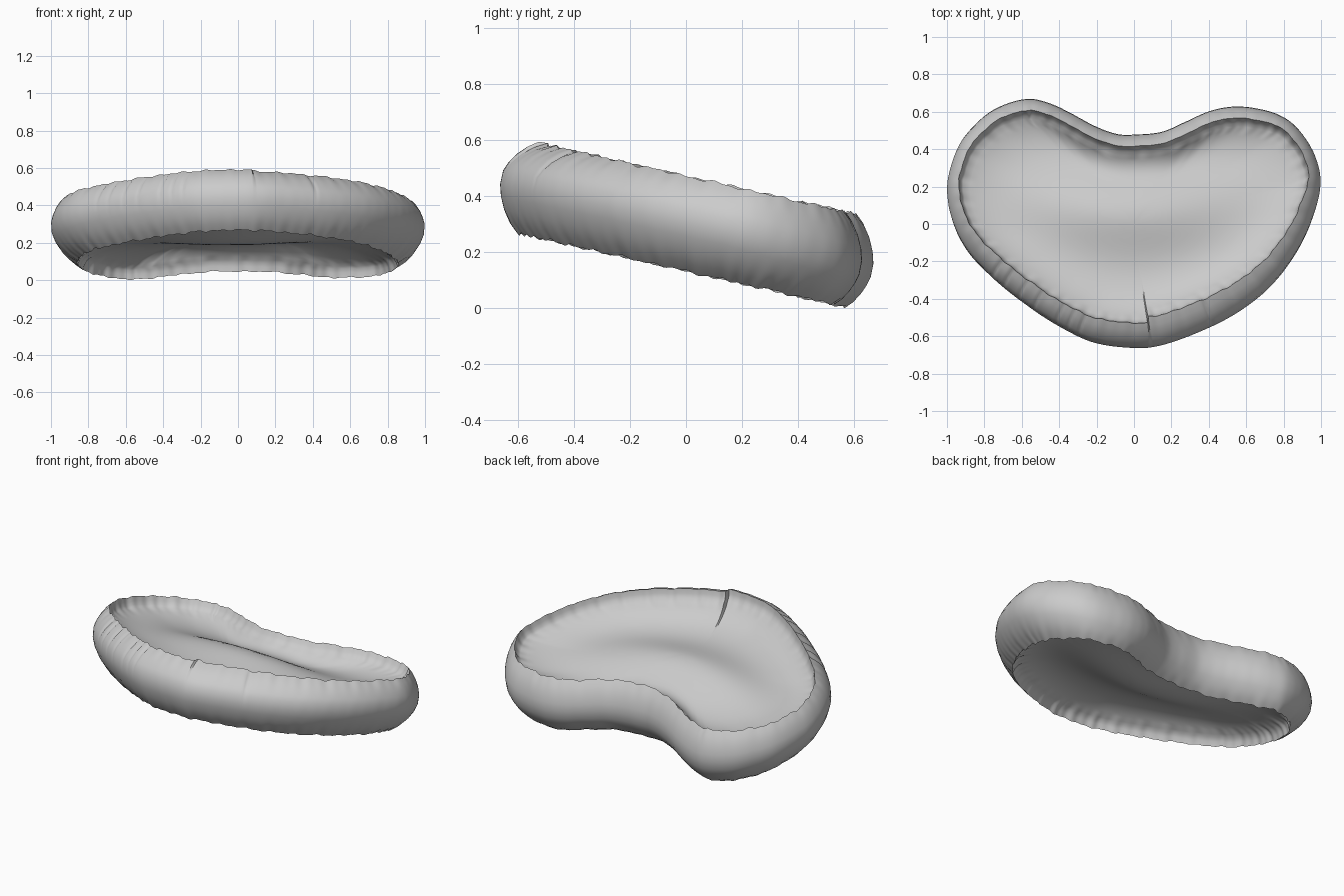
import bpy, bmesh, math
from mathutils import Vector

cube = bpy.data.objects.get("Cube")
if cube:
    bpy.data.objects.remove(cube, do_unlink=True)

# Bean-shaped outline of the widest line of the band, counter-clockwise
OUTLINE = [(0, .48), (-.1, .485), (-.22, .53), (-.35, .6), (-.46, .65), (-.58, .67),
           (-.735, .62), (-.855, .525), (-.945, .4), (-1, .21), (-.98, .03), (-.9, -.14),
           (-.76, -.29), (-.6, -.42), (-.42, -.54), (-.22, -.635), (0, -.665),
           (.15, -.65), (.35, -.58), (.55, -.48), (.73, -.34), (.87, -.16),
           (.96, .03), (1, .21), (.965, .37), (.87, .515), (.75, .595), (.57, .63),
           (.42, .61), (.28, .55), (.15, .495)]
# Upper half of the band section: inset from the outline, height over mid plane
WALL = [(.135, .108), (.12, .12), (.108, .14), (.1, .166),
        (.068, .14), (.038, .103), (.016, .062), (.004, .025)]
PLEATS = [-.76, -.7, -.62, -.54, -.42, -.36, -.3, .42]
SEAM = .09
COUNT = 600
SLOPE = -.225
UP = Vector((0, -SLOPE, 1)).normalized()
CENTRE = Vector((0, -.02))


def smooth_loop(points, count):
    """Evenly spaced samples of a closed Catmull-Rom curve."""
    pts, n, dense = [Vector(p) for p in points], len(points), []
    for i in range(n):
        a, b, c, d = (pts[(i + k) % n] for k in (-1, 0, 1, 2))
        for s in range(40):
            t = s / 40
            dense.append(.5 * (2 * b + (c - a) * t + (2 * a - 5 * b + 4 * c - d) * t ** 2
                               + (3 * b - a - 3 * c + d) * t ** 3))
    dense.append(dense[0])
    total = sum((q - p).length for p, q in zip(dense, dense[1:]))
    out, run = [], 0
    for p, q in zip(dense, dense[1:]):
        step = (q - p).length
        while len(out) < count and len(out) * total / count < run + step:
            out.append(p.lerp(q, (len(out) * total / count - run) / step))
        run += step
    return out


path = smooth_loop(OUTLINE, COUNT)
normals = []
for i in range(COUNT):
    t = path[(i + 4) % COUNT] - path[i - 4]
    normals.append(Vector((-t.y, t.x)).normalized())


def ripple(i):
    a = math.tau * i / COUNT
    return (math.sin(37 * a) + .8 * math.sin(71 * a + 1) + .5 * math.sin(23 * a + 2)) / 2


def pleat(p):
    if p.y > 0:
        return 0
    return sum(math.exp(-((p.x - x) / .009) ** 2) for x in PLEATS)


def curl(p, n, side):
    """How far the rim turns inward, varying around the band."""
    if side < 0:
        return 1 + .45 * n.x ** 2 - .35 * max(0, -n.y)
    overlap = .3 * n.y if p.x > SEAM and n.y > 0 else 0
    return 1 - .35 * n.x ** 2 + overlap


def place(p, h):
    return Vector((p.x, p.y, SLOPE * p.y)) + UP * h


def wall_ring(inset, height, side):
    ring = []
    for i, (p, n) in enumerate(zip(path, normals)):
        lift = height / .166
        fold = .014 * pleat(p) * lift if inset < .1 and side > 0 else 0
        wave = .006 * ripple(i) * lift
        # The widest line rides higher at the sides and front, lower at the back
        shift = (.025 * n.x ** 2 + .02 * n.y) * (1 - lift) if inset < .1 else 0
        q = p + n * (inset * curl(p, n, side) + fold + .5 * wave)
        ring.append(place(q, side * (height + wave) + shift))
    return ring


def floor_ring(scale, side):
    """Shrunken copy of the wall foot: a soft dish with a pillowed middle."""
    ring = []
    inset, foot = WALL[0]
    bulge = .1 if side > 0 else .08
    for p, n in zip(path, normals):
        q = CENTRE + (p + n * inset * curl(p, n, side) - CENTRE) * scale
        crest = .045 + .25 * q.x ** 2
        pillow = math.exp(-((q.y - crest) / .21) ** 2 - ((q.x + .04) / .6) ** 2)
        h = .02 + (foot - .02) * scale ** 5 + bulge * (1 - scale ** 4) * pillow
        ring.append(place(q, side * h))
    return ring


SCALES = [.03, .1, .2, .3, .4, .5, .6, .7, .77, .83, .88, .92, .96]
rings = [floor_ring(s, 1) for s in SCALES]
rings += [wall_ring(a, h, 1) for a, h in WALL]
rings += [wall_ring(a, h, -1) for a, h in reversed(WALL)]
rings += [floor_ring(s, -1) for s in reversed(SCALES)]

# Skin the rings into one closed cushion shell
bm = bmesh.new()
loops = [[bm.verts.new(v) for v in ring] for ring in rings]
for a, b in zip(loops, loops[1:]):
    for i in range(COUNT):
        j = (i + 1) % COUNT
        bm.faces.new((a[i], b[i], b[j], a[j]))
bm.faces.new(loops[0])
bm.faces.new(loops[-1][::-1])
bmesh.ops.recalc_face_normals(bm, faces=bm.faces)
low = min(v.co.z for v in bm.verts)
bmesh.ops.translate(bm, verts=bm.verts, vec=(0, 0, -low))
mesh = bpy.data.meshes.new("bean_cushion")
bm.to_mesh(mesh)
bm.free()
cushion = bpy.data.objects.new("bean_cushion", mesh)
bpy.context.collection.objects.link(cushion)

# Single plain grey
grey = bpy.data.materials.new("plain_grey")
grey.use_nodes = True
colour = (.6, .6, .6, 1)
grey.diffuse_color = colour
grey.node_tree.nodes["Principled BSDF"].inputs["Base Color"].default_value = colour
mesh.materials.append(grey)

bpy.ops.object.select_all(action='DESELECT')
cushion.select_set(True)
bpy.context.view_layer.objects.active = cushion
bpy.ops.object.shade_smooth_by_angle(angle=math.radians(50))
